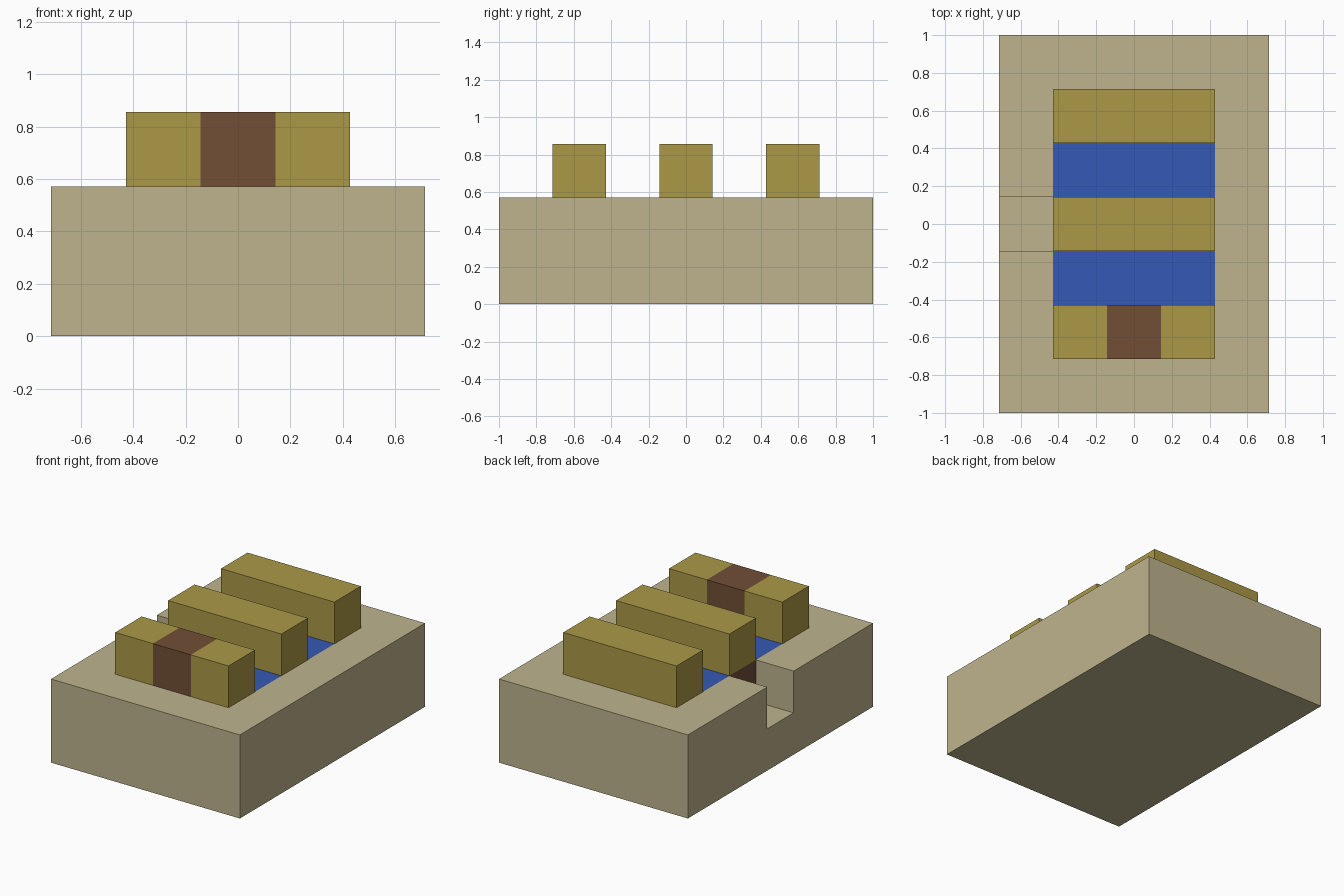
import bpy, bmesh
from mathutils import Color, Vector

U = 1 / 7  # one block unit

cube = bpy.data.objects.get("Cube")
if cube:
    bpy.data.objects.remove(cube, do_unlink=True)


def material(name, r, g, b):
    col = Color((r / 255, g / 255, b / 255)).from_srgb_to_scene_linear()
    m = bpy.data.materials.new(name)
    m.use_nodes = True
    m.diffuse_color = (*col, 1)
    m.node_tree.nodes["Principled BSDF"].inputs["Base Color"].default_value = (*col, 1)
    return m


sand = material("sand", 191, 180, 141)
olive = material("olive", 171, 153, 71)
brown = material("brown", 113, 78, 54)
blue = material("blue", 52, 88, 181)


def box(name, lo, hi, mats):
    """Box between two corners given in block units."""
    lo, hi = Vector(lo) * U, Vector(hi) * U
    bm = bmesh.new()
    bmesh.ops.create_cube(bm, size=1)
    for v in bm.verts:
        v.co = (lo + hi) / 2 + v.co * (hi - lo)
    mesh = bpy.data.meshes.new(name)
    bm.to_mesh(mesh)
    bm.free()
    for m in mats:
        mesh.materials.append(m)
    ob = bpy.data.objects.new(name, mesh)
    bpy.context.collection.objects.link(ob)
    return ob


def slice_and_paint(ob, cuts, rule):
    """Cut along (axis, position) planes, then colour faces by centre and normal."""
    bm = bmesh.new()
    bm.from_mesh(ob.data)
    for axis, pos in cuts:
        normal = Vector((0, 0, 0))
        normal[axis] = 1
        bmesh.ops.bisect_plane(bm, geom=bm.verts[:] + bm.edges[:] + bm.faces[:],
                               plane_co=normal * pos * U, plane_no=normal, dist=1e-5)
    bm.normal_update()
    for f in bm.faces:
        f.material_index = rule(f.calc_center_median() / U, f.normal)
    bm.to_mesh(ob.data)
    bm.free()


# Base block with a channel cut into its right side
base = box("base", (-5, -7, 0), (5, 7, 4), [sand, blue, brown])
cutter = box("channel_cutter", (-6, -1, 2), (-3, 1, 5), [sand])
cutter.hide_render = True
mod = base.modifiers.new("channel", "BOOLEAN")
mod.operation = "DIFFERENCE"
mod.solver = "EXACT"
mod.object = cutter
bpy.context.view_layer.objects.active = base
bpy.ops.object.modifier_apply(modifier=mod.name)
bpy.data.objects.remove(cutter, do_unlink=True)


# Blue strips flush in the top, brown end wall in the channel
def base_colour(c, n):
    if n.z > 0.5 and c.z > 3.9 and abs(c.x) < 3 and 1 < abs(c.y) < 3:
        return 1
    if n.x < -0.5 and c.x > -4:
        return 2
    return 0


slice_and_paint(base, [(0, -3), (0, 3), (1, -3), (1, -1), (1, 1), (1, 3)], base_colour)

# Three raised bars, the front one with a brown middle
for name, y in (("front_bar", -4), ("middle_bar", 0), ("back_bar", 4)):
    bar = box(name, (-3, y - 1, 4), (3, y + 1, 6), [olive, brown])
    if name == "front_bar":
        slice_and_paint(bar, [(0, -1), (0, 1)], lambda c, n: int(abs(c.x) < 0.9))
